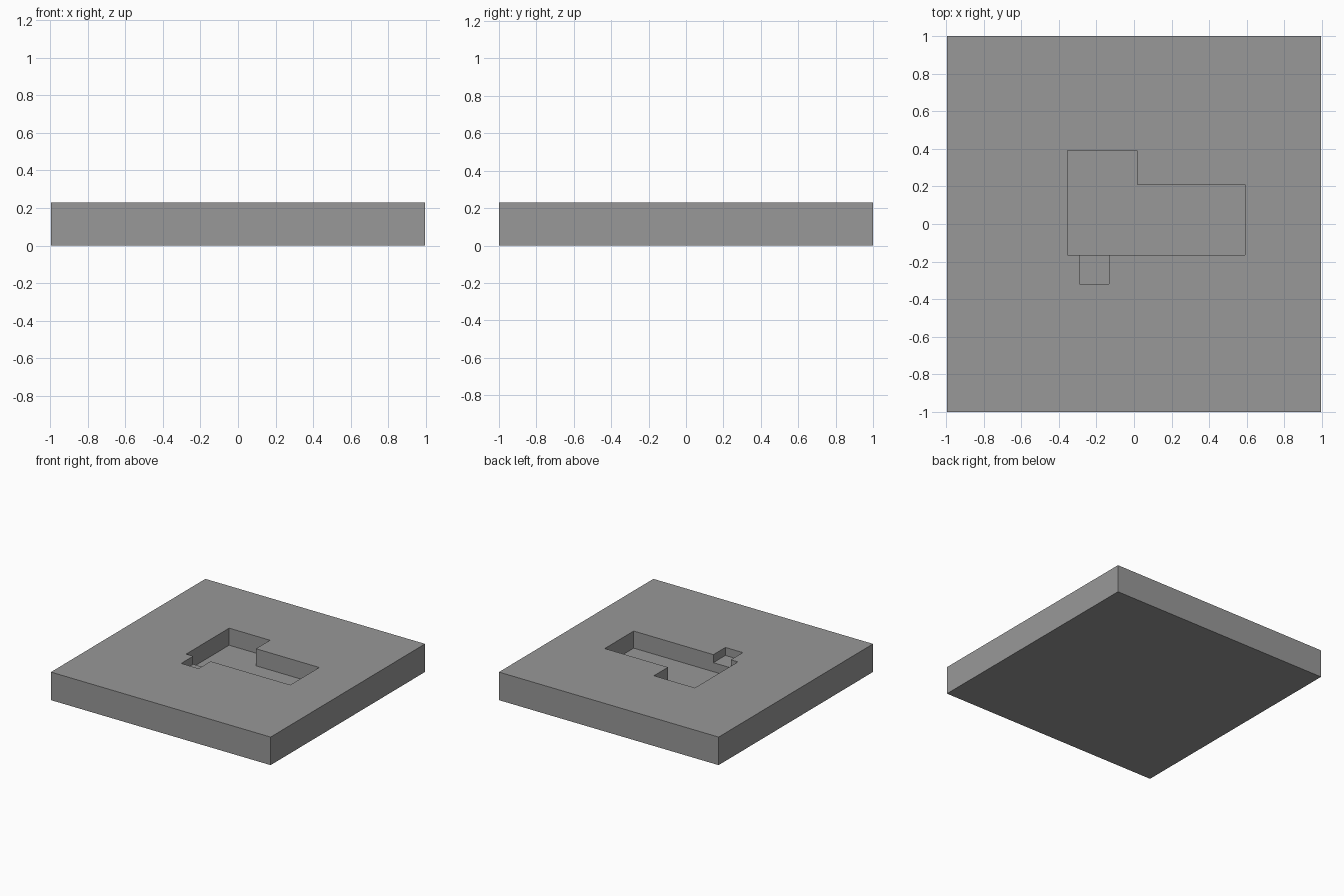
import bpy
import bmesh

if "Cube" in bpy.data.objects:
    bpy.data.objects.remove(bpy.data.objects["Cube"])

HEIGHT = 0.23


def prism(name, outline, z0, z1):
    """Extrude a flat outline from z0 up to z1."""
    bm = bmesh.new()
    face = bm.faces.new([bm.verts.new((x, y, z0)) for x, y in outline])
    top = bmesh.ops.extrude_face_region(bm, geom=[face])["geom"]
    bmesh.ops.translate(bm, vec=(0, 0, z1 - z0),
                        verts=[v for v in top if isinstance(v, bmesh.types.BMVert)])
    bmesh.ops.recalc_face_normals(bm, faces=bm.faces)
    mesh = bpy.data.meshes.new(name)
    bm.to_mesh(mesh)
    bm.free()
    obj = bpy.data.objects.new(name, mesh)
    bpy.context.collection.objects.link(obj)
    return obj


def rect(x0, y0, x1, y1):
    return [(x0, y0), (x1, y0), (x1, y1), (x0, y1)]


def cut(target, cutter):
    """Subtract a hidden cutter from the target."""
    mod = target.modifiers.new(cutter.name, 'BOOLEAN')
    mod.operation = 'DIFFERENCE'
    mod.solver = 'EXACT'
    mod.object = cutter
    cutter.hide_render = True
    cutter.display_type = 'WIRE'


# Square slab
plate = prism("plate", rect(-0.996, -1, 0.996, 1), 0, HEIGHT)

# Deep L-shaped pocket
pocket = prism("pocket_cutter",
               [(-0.355, -0.165), (0.59, -0.165), (0.59, 0.21),
                (0.016, 0.21), (0.016, 0.392), (-0.355, 0.392)],
               HEIGHT - 0.14, HEIGHT + 0.1)
cut(plate, pocket)

# Shallow notch opening into the pocket's front wall
notch = prism("notch_cutter", rect(-0.291, -0.32, -0.133, -0.1),
              HEIGHT - 0.066, HEIGHT + 0.15)
cut(plate, notch)

# Bake the cuts and remove the cutters
bpy.context.view_layer.objects.active = plate
for mod in list(plate.modifiers):
    bpy.ops.object.modifier_apply(modifier=mod.name)
for cutter in (pocket, notch):
    bpy.data.objects.remove(cutter)

# Dark grey surface
grey = bpy.data.materials.new("dark_grey")
grey.diffuse_color = (0.315, 0.315, 0.315, 1)
grey.use_nodes = True
grey.node_tree.nodes["Principled BSDF"].inputs["Base Color"].default_value = grey.diffuse_color
plate.data.materials.clear()
plate.data.materials.append(grey)
